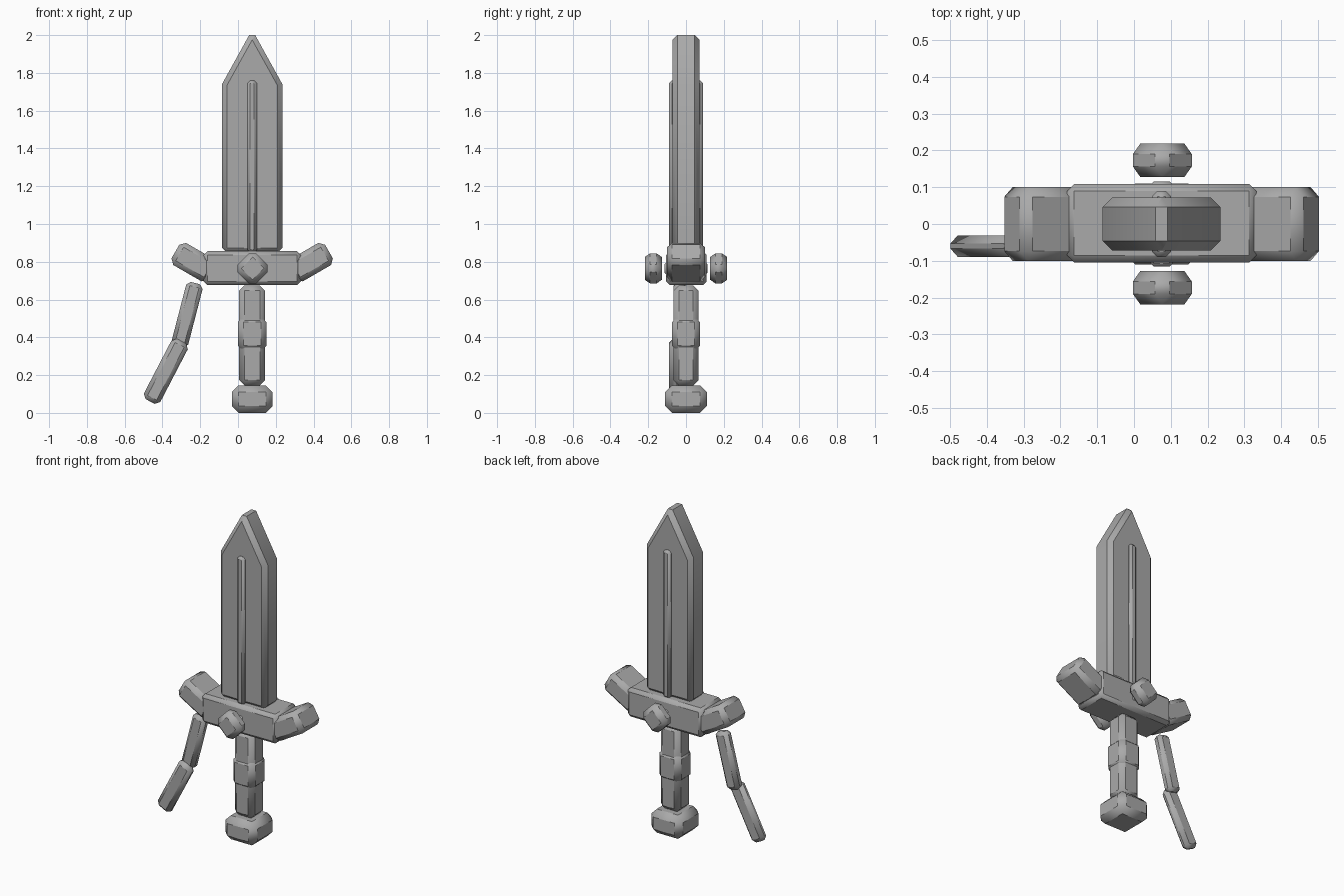
import bpy
import bmesh
from math import radians
from mathutils import Matrix

default = bpy.data.objects.get("Cube")
if default:
    bpy.data.objects.remove(default, do_unlink=True)

AXIS = 0.075  # x position of the sword's centre line

grey = bpy.data.materials.new("grey")
grey.use_nodes = True
grey.diffuse_color = (0.4, 0.4, 0.4, 1)
grey.node_tree.nodes["Principled BSDF"].inputs["Base Color"].default_value = (0.4, 0.4, 0.4, 1)


def finish(name, bm, bevel, limit=30, smooth=50):
    """Turn a bmesh into a chamfered, softly shaded object."""
    bmesh.ops.recalc_face_normals(bm, faces=bm.faces)
    mesh = bpy.data.meshes.new(name)
    bm.to_mesh(mesh)
    bm.free()
    mesh.materials.append(grey)
    obj = bpy.data.objects.new(name, mesh)
    bpy.context.collection.objects.link(obj)
    mod = obj.modifiers.new("chamfer", "BEVEL")
    mod.width = bevel
    mod.segments = 1
    mod.limit_method = "ANGLE"
    mod.angle_limit = radians(limit)
    bpy.ops.object.select_all(action="DESELECT")
    obj.select_set(True)
    bpy.context.view_layer.objects.active = obj
    bpy.ops.object.shade_smooth_by_angle(angle=radians(smooth))
    return obj


def block(name, centre, size, bevel, tilt=0):
    """Chamfered box, tilted in the front plane."""
    bm = bmesh.new()
    bmesh.ops.create_cube(bm, size=1, matrix=Matrix.Diagonal((*size, 1)))
    obj = finish(name, bm, bevel)
    obj.location = centre
    obj.rotation_euler.y = radians(tilt)
    return obj


# Blade: pointed profile extruded through its thickness
profile = [(-0.16, 0.848), (0.16, 0.848), (0.16, 1.74), (0.016, 2.0), (-0.016, 2.0), (-0.16, 1.74)]
bm = bmesh.new()
face = bm.faces.new([bm.verts.new((AXIS + x, -0.072, z)) for x, z in profile])
ext = bmesh.ops.extrude_face_region(bm, geom=[face])
bmesh.ops.translate(bm, verts=[v for v in ext["geom"] if isinstance(v, bmesh.types.BMVert)], vec=(0, 0.144, 0))
finish("blade", bm, 0.026, limit=70)

# Raised rib running along both faces of the blade
block("blade_rib", (AXIS, 0, 1.305), (0.052, 0.18, 0.91), 0.015)

# Guard with upswept ends
block("guard", (AXIS, 0.002, 0.766), (0.515, 0.214, 0.18), 0.02)
for side, label in ((1, "left"), (-1, "right")):
    block(f"guard_end_{label}", (AXIS + side * 0.309, 0, 0.798), (0.225, 0.2, 0.135), 0.026, -30 * side)

# Gems and the studs behind them, front and back
for side, label in ((-1, "front"), (1, "back")):
    block(f"gem_{label}", (AXIS + 0.002, side * 0.173, 0.765), (0.141, 0.09, 0.141), 0.028, 45)
    block(f"gem_stud_{label}", (AXIS, side * 0.1, 0.765), (0.06, 0.03, 0.06), 0.008)

# Grip, wrap and pommel
block("grip", (AXIS, 0, 0.41), (0.137, 0.132, 0.53), 0.028)
block("grip_wrap", (AXIS, 0, 0.418), (0.152, 0.148, 0.185), 0.03)
block("pommel", (AXIS, 0, 0.073), (0.216, 0.22, 0.146), 0.036)

# Two hanging strap pieces
block("strap_upper", (-0.269, -0.033, 0.52), (0.09, 0.064, 0.345), 0.02, 14.5)
block("strap_lower", (-0.382, -0.06, 0.22), (0.098, 0.058, 0.36), 0.022, 27.5)
